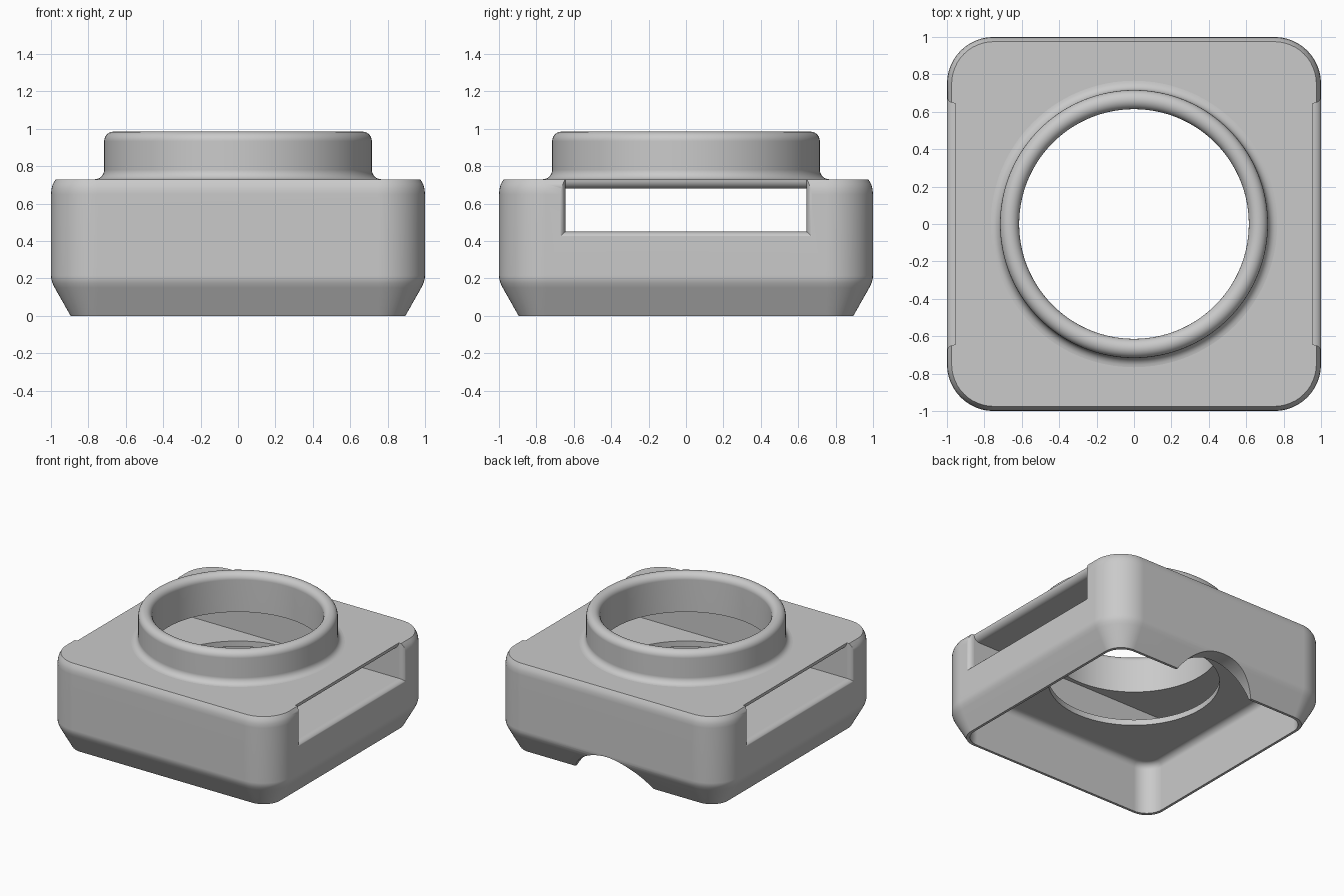
import bpy, bmesh, math
from math import sin, cos, pi, radians

cube = bpy.data.objects.get("Cube")
if cube:
    bpy.data.objects.remove(cube, do_unlink=True)

grey = bpy.data.materials.new("plain_grey")
grey.use_nodes = True
grey.diffuse_color = (0.59, 0.59, 0.59, 1)
grey.node_tree.nodes["Principled BSDF"].inputs["Base Color"].default_value = (0.59, 0.59, 0.59, 1)


def loft(name, rings, caps=True):
    """Skin a stack of closed rings that share a point count."""
    bm = bmesh.new()
    loops = [[bm.verts.new(p) for p in ring] for ring in rings]
    n = len(loops[0])
    for a, b in zip(loops, loops[1:]):
        for i in range(n):
            j = (i + 1) % n
            bm.faces.new((a[i], a[j], b[j], b[i]))
    if caps:
        bm.faces.new(loops[0])
        bm.faces.new(loops[-1])
    bmesh.ops.recalc_face_normals(bm, faces=bm.faces)
    mesh = bpy.data.meshes.new(name)
    bm.to_mesh(mesh)
    bm.free()
    mesh.materials.append(grey)
    obj = bpy.data.objects.new(name, mesh)
    bpy.context.collection.objects.link(obj)
    return obj


def rounded_square(half, radius, z, steps=12):
    c = half - radius
    ring = []
    for k, (sx, sy) in enumerate([(1, 1), (-1, 1), (-1, -1), (1, -1)]):
        for i in range(steps + 1):
            a = (k + i / steps) * pi / 2
            ring.append((sx * c + radius * cos(a), sy * c + radius * sin(a), z))
    return ring


def circle(radius, z, n=128):
    return [(radius * cos(2 * pi * i / n), radius * sin(2 * pi * i / n), z) for i in range(n)]


def quarter(steps=6):
    """Sine and one-minus-cosine pairs along a quarter turn."""
    angles = [i / steps * pi / 2 for i in range(steps + 1)]
    return [(sin(a), 1 - cos(a)) for a in angles]


def activate(obj):
    bpy.ops.object.select_all(action='DESELECT')
    obj.select_set(True)
    bpy.context.view_layer.objects.active = obj


def cut(obj, cutter):
    cutter.hide_render = True
    mod = obj.modifiers.new("cut", 'BOOLEAN')
    mod.operation = 'DIFFERENCE'
    mod.solver = 'EXACT'
    mod.object = cutter
    activate(obj)
    bpy.ops.object.modifier_apply(modifier=mod.name)
    bpy.data.objects.remove(cutter, do_unlink=True)


# Housing: tapered foot, straight walls, softened top edge
outline = [(0.895, 0), (0.98, 0.15), (0.992, 0.175), (0.998, 0.195), (1, 0.215),
           (1, 0.65), (0.997, 0.68), (0.99, 0.705), (0.975, 0.73)]
housing = loft("housing", [rounded_square(h, h - 0.75, z) for h, z in outline])

# Open cavity underneath, with a softened ceiling edge
cavity = [(0.875, -0.1)] + [(0.875 - 0.05 * c, 0.355 + 0.05 * s) for s, c in quarter()]
cut(housing, loft("cavity_cutter", [rounded_square(h, h - 0.735, z) for h, z in cavity]))

# Slot through both sides: rounded roof lip, then flared cheeks and sill
flare = [(0.905 + 0.05 * s, 0.645, 0.45, 0.68 + 0.05 * c) for s, c in quarter()]
flare += [(0.957 + 0.045 * s, 0.645 + 0.04 * c, 0.45 - 0.035 * c, 0.8) for s, c in quarter()]
flare.append((1.05, 0.685, 0.415, 0.8))
mouths = [(-x, *rest) for x, *rest in reversed(flare)] + flare
cut(housing, loft("slot_cutter", [[(x, -w, lo), (x, w, lo), (x, w, hi), (x, -w, hi)]
                                  for x, w, lo, hi in mouths]))

# Round opening through roof and shelf
cut(housing, loft("bore_cutter", [circle(0.614, 0.2), circle(0.614, 0.9)]))

# Arched notch at the foot of the back wall
arch = [[(0.39 * cos(2 * pi * i / 96), y, -0.19 + 0.39 * sin(2 * pi * i / 96)) for i in range(96)]
        for y in (0.7, 1.2)]
cut(housing, loft("arch_cutter", arch))

# Collar: rounded lip above, concave fillet at the base
lip = [(0.665 - 0.051 * cos(pi * i / 12), 0.934 + 0.051 * sin(pi * i / 12)) for i in range(13)]
fillet = [(0.766 - 0.05 * cos(pi * i / 12), 0.78 - 0.05 * sin(pi * i / 12)) for i in range(7)]
profile = [(0.614, 0.73)] + lip + fillet
collar = loft("collar", [circle(r, z) for r, z in profile], caps=False)

# Smooth shading that keeps broad faces flat
for part in (housing, collar):
    activate(part)
    bpy.ops.object.shade_smooth_by_angle(angle=radians(35))
    weighted = part.modifiers.new("weighted_normals", 'WEIGHTED_NORMAL')
    weighted.keep_sharp = True
